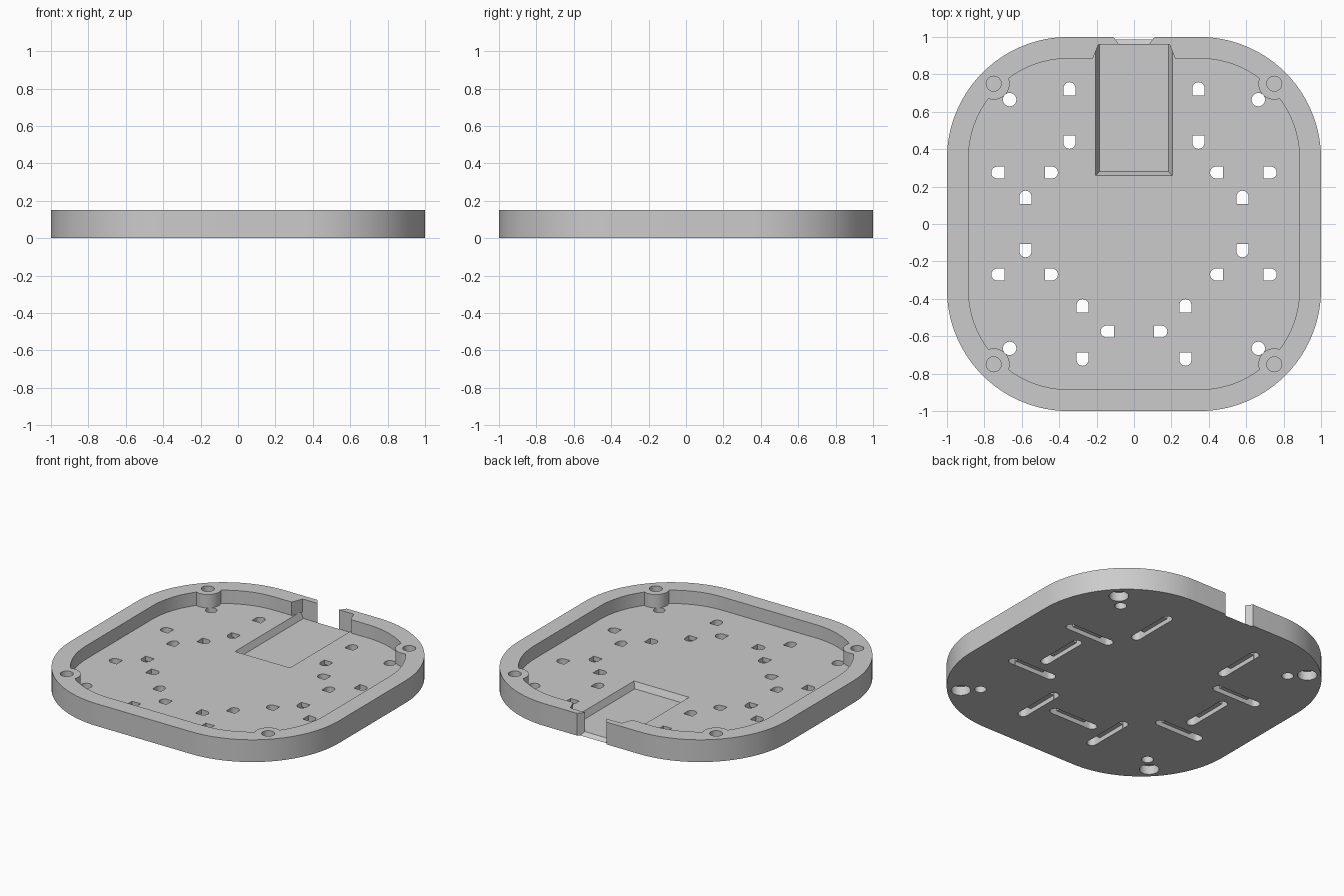
import bpy, bmesh, math

if "Cube" in bpy.data.objects:
    bpy.data.objects.remove(bpy.data.objects["Cube"], do_unlink=True)

HEIGHT, FLOOR, POCKET = 0.15, 0.06, 0.02
BOSS, HOLE = 0.75, 0.665
CORNERS = [(sx, sy) for sx in (-1, 1) for sy in (-1, 1)]


def arc(cx, cy, r, start, end, n):
    steps = [math.radians(start + (end - start) * i / n) for i in range(n + 1)]
    return [(cx + r * math.cos(a), cy + r * math.sin(a)) for a in steps]


def circle(cx, cy, r, n=32):
    return arc(cx, cy, r, 0, 360, n)[:-1]


def rounded_square(half, centre):
    pts = []
    for k, (sx, sy) in enumerate([(1, 1), (-1, 1), (-1, -1), (1, -1)]):
        pts += arc(sx * centre, sy * centre, half - centre, 90 * k, 90 * k + 90, 24)
    return pts


def at(profile, z):
    return [(x, y, z) for x, y in profile]


def prism(profile, z0, z1):
    return at(profile, z0), at(profile, z1)


def solid(name, lofts):
    """One object from closed solids, each lofted between two matching loops."""
    bm = bmesh.new()
    for low, high in lofts:
        a = [bm.verts.new(p) for p in low]
        b = [bm.verts.new(p) for p in high]
        bm.faces.new(a[::-1])
        bm.faces.new(b)
        for i in range(len(a)):
            j = (i + 1) % len(a)
            bm.faces.new((a[i], a[j], b[j], b[i]))
    bmesh.ops.recalc_face_normals(bm, faces=bm.faces)
    mesh = bpy.data.meshes.new(name)
    bm.to_mesh(mesh)
    bm.free()
    obj = bpy.data.objects.new(name, mesh)
    bpy.context.collection.objects.link(obj)
    return obj


def cut(target, name, lofts=None, cutter=None):
    cutter = cutter or solid(name, lofts)
    cutter.hide_render = True
    mod = target.modifiers.new(name, "BOOLEAN")
    mod.operation, mod.solver, mod.object = "DIFFERENCE", "EXACT", cutter
    bpy.context.view_layer.objects.active = target
    bpy.ops.object.modifier_apply(modifier=name)
    bpy.data.objects.remove(cutter, do_unlink=True)


# Tray body, hollowed around four corner bosses
tray = solid("tray", [prism(rounded_square(1.0, 0.35), 0, HEIGHT)])
cavity = solid("cavity", [prism(rounded_square(0.885, 0.35), FLOOR, 0.2)])
cut(cavity, "bosses", [prism(circle(sx * BOSS, sy * BOSS, 0.085, 48), 0, 0.3)
                       for sx, sy in CORNERS])
cut(tray, "cavity", cutter=cavity)

# Rear wall relief, sloped pocket in the floor, flared opening
relief = [(-0.226, 0.87), (0.226, 0.87), (0.19, 0.96), (-0.19, 0.96)]
cut(tray, "wall_relief", [prism(relief, FLOOR, 0.2)])


def pocket_loop(z):
    g = (z - POCKET) / 2
    w, y = 0.185 + g, 0.28 - g
    return at([(-w, y), (w, y), (w, 0.96), (-w, 0.96)], z)


def opening_loop(y):
    flare = 0.75 * (y - 0.96)
    w, z = 0.08 + flare, POCKET - flare
    return [(-w, y, z), (w, y, z), (w, y, 0.2), (-w, y, 0.2)]


cut(tray, "pocket", [(pocket_loop(POCKET), pocket_loop(FLOOR + 0.002))])
cut(tray, "opening", [(opening_loop(0.95), opening_loop(1.02))])

# Corner holes: blind bores above and below each boss, through holes beside
cut(tray, "top_bores", [prism(circle(sx * BOSS, sy * BOSS, 0.04), 0.075, 0.2)
                        for sx, sy in CORNERS])
cut(tray, "bottom_bores", [prism(circle(sx * BOSS, sy * BOSS, 0.06), -0.1, 0.06)
                           for sx, sy in CORNERS])
cut(tray, "through_holes", [prism(circle(sx * HOLE, sy * HOLE, 0.036), -0.1, 0.1)
                            for sx, sy in CORNERS])

# Bridged slots: centre x, centre y, runs along y; mirrored left to right
slots = [(0.345, 0.58, True), (0.585, 0.275, False), (0.585, -0.27, False),
         (0.58, 0, True), (0.275, -0.58, True)]
slots = [(s * x, y, v) for x, y, v in slots for s in (-1, 1)] + [(0, -0.575, False)]


def place(profile, slot):
    cx, cy, vertical = slot
    return [(cx - v, cy + u) if vertical else (cx + u, cy + v) for u, v in profile]


R, HALF, INNER = 0.032, 0.178, 0.108
end = [(INNER, -R)] + arc(HALF - R, 0, R, -90, 90, 16) + [(INNER, R)]
other_end = [(-u, -v) for u, v in end]
a, b = INNER + 0.01, R - 0.001
channel = [(-a, -b), (a, -b), (a, b), (-a, b)]
cut(tray, "slot_ends", [prism(place(p, s), -0.1, 0.1)
                        for s in slots for p in (end, other_end)])
cut(tray, "slot_channels", [prism(place(channel, s), -0.1, 0.03) for s in slots])

# Colour and shading
grey = bpy.data.materials.new("plain_grey")
grey.use_nodes = True
colour = (0.6, 0.6, 0.6, 1)
grey.diffuse_color = colour
grey.node_tree.nodes["Principled BSDF"].inputs["Base Color"].default_value = colour
tray.data.materials.clear()
tray.data.materials.append(grey)

bpy.ops.object.select_all(action="DESELECT")
tray.select_set(True)
bpy.context.view_layer.objects.active = tray
bpy.ops.object.shade_smooth_by_angle(angle=math.radians(30))
